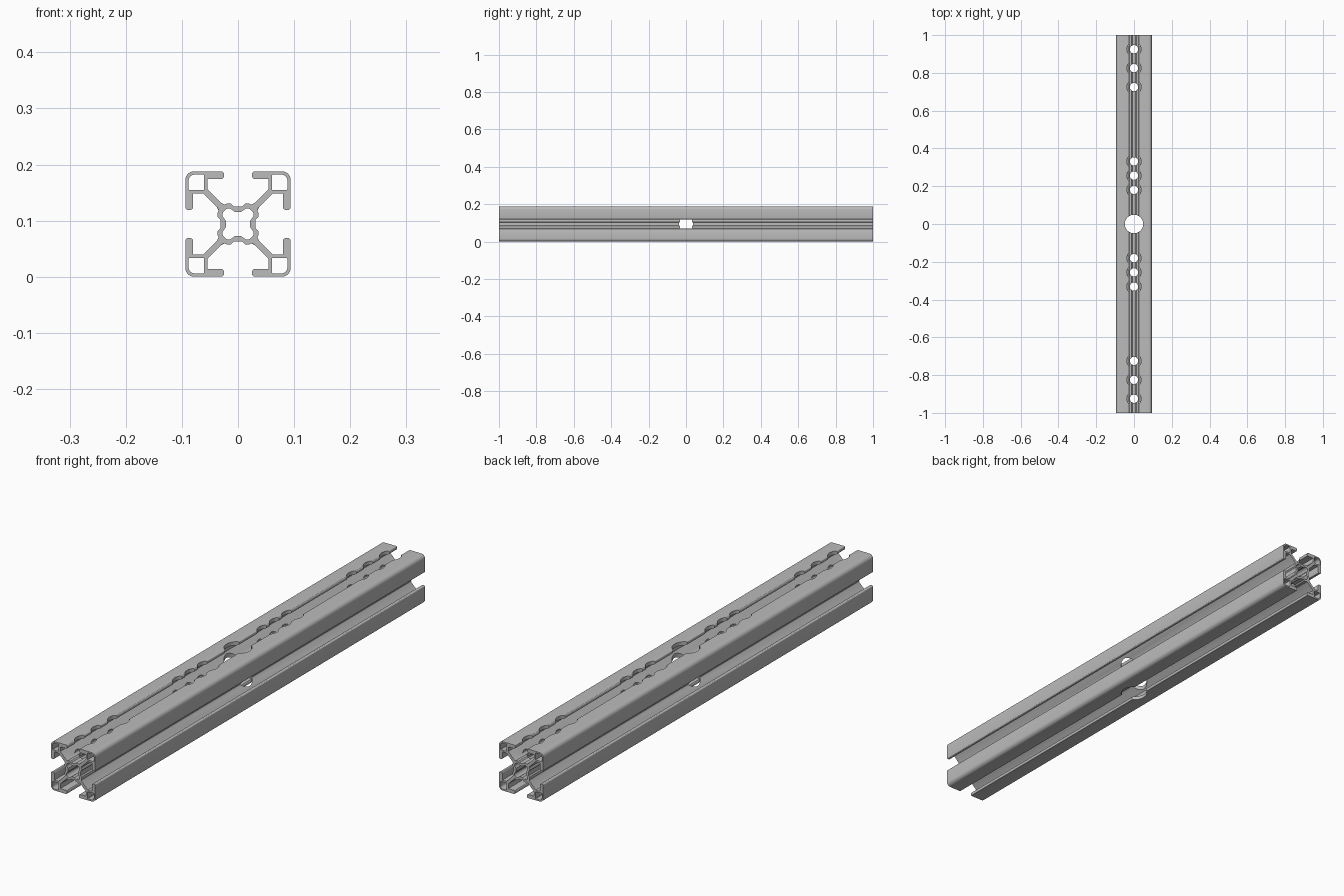
import bpy, bmesh, math
from mathutils import Matrix

cube = bpy.data.objects.get("Cube")
if cube:
    bpy.data.objects.remove(cube, do_unlink=True)

HALF = 0.094      # half the width of the square section
LENGTH = 2.0

metal = bpy.data.materials.new("aluminium grey")
metal.use_nodes = True
metal.diffuse_color = (0.5, 0.5, 0.5, 1)
metal.node_tree.nodes["Principled BSDF"].inputs["Base Color"].default_value = (0.5, 0.5, 0.5, 1)


def arc(cx, cy, r, start, end, steps=4):
    """Points of an arc, angles in degrees."""
    return [(cx + r * math.cos(math.radians(start + (end - start) * i / steps)),
             cy + r * math.sin(math.radians(start + (end - start) * i / steps)))
            for i in range(steps + 1)]


def mirrored(points):
    """Continue a clockwise half path across the diagonal."""
    other = [(y, x) for x, y in reversed(points)]
    return points + other


def four_turns(points):
    """Repeat one quadrant clockwise round the centre."""
    loop = []
    for turn in range(4):
        for x, y in points:
            for _ in range(turn):
                x, y = y, -x
            if not loop or math.dist(loop[-1], (x, y)) > 1e-5:
                loop.append((x, y))
    if math.dist(loop[0], loop[-1]) < 1e-5:
        loop.pop()
    return loop


# Outer outline: slot floor, diagonal web, corner box, lip, rounded corner
r = 0.016
outline = [(0.008, 0.0315), (0.012, 0.036), (0.018, 0.037), (0.024, 0.0345),
           (0.029, 0.037), (0.0545, 0.0625), (0.0545, 0.080)]
outline += arc(0.030, 0.085, 0.005, 270, 180, 3)
outline += arc(0.030, HALF - 0.005, 0.005, 180, 90, 3)
outline += arc(HALF - r, HALF - r, r, 90, 45)

# Lobed hollow in the core
core = [(0.006, 0.0215), (0.010, 0.025), (0.014, 0.0275), (0.019, 0.0275), (0.0225, 0.0255)]

# Hollow in one corner box
low, high, rr = 0.061, 0.088, 0.010
box = [(low, low)] + [(low, high - 0.001), (low + 0.001, high)]
box += arc(high - rr, high - rr, rr, 90, 0) + [(high, low + 0.001), (high - 0.001, low)]

loops = [four_turns(mirrored(outline)), four_turns(mirrored(core))]
loops += [[(sx * x, sy * y) for x, y in box] for sx in (1, -1) for sy in (1, -1)]

# Extrude the filled section along the length
section = bpy.data.curves.new("section", "CURVE")
section.dimensions = "2D"
section.fill_mode = "BOTH"
section.extrude = LENGTH / 2
for loop in loops:
    spline = section.splines.new("POLY")
    spline.points.add(len(loop) - 1)
    for point, (x, y) in zip(spline.points, loop):
        point.co = (x, y, 0, 1)
    spline.use_cyclic_u = True
helper = bpy.data.objects.new("section_helper", section)
bpy.context.collection.objects.link(helper)
bpy.context.view_layer.update()
mesh = bpy.data.meshes.new_from_object(helper.evaluated_get(bpy.context.evaluated_depsgraph_get()))
bpy.data.objects.remove(helper, do_unlink=True)

bm = bmesh.new()
bm.from_mesh(mesh)
bmesh.ops.remove_doubles(bm, verts=bm.verts, dist=1e-5)
bm.transform(Matrix.Translation((0, 0, HALF)) @ Matrix.Rotation(math.pi / 2, 4, "X"))
bmesh.ops.recalc_face_normals(bm, faces=bm.faces)
bm.to_mesh(mesh)
bm.free()
rail = bpy.data.objects.new("slotted_rail", mesh)
bpy.context.collection.objects.link(rail)
mesh.materials.clear()
mesh.materials.append(metal)


def drill(name, holes):
    """Cut vertical holes, each given as y, radius, bottom and top."""
    tool = bmesh.new()
    for y, radius, bottom, top in holes:
        bmesh.ops.create_cone(tool, cap_ends=True, segments=32, radius1=radius, radius2=radius,
                              depth=top - bottom,
                              matrix=Matrix.Translation((0, y, (top + bottom) / 2)))
    data = bpy.data.meshes.new(name)
    tool.to_mesh(data)
    tool.free()
    data.materials.append(metal)
    cutter = bpy.data.objects.new(name, data)
    bpy.context.collection.objects.link(cutter)
    cutter.hide_render = True
    cut = rail.modifiers.new(name, "BOOLEAN")
    cut.operation = "DIFFERENCE"
    cut.solver = "EXACT"
    cut.object = cutter
    bpy.context.view_layer.objects.active = rail
    bpy.ops.object.modifier_apply(modifier=cut.name)
    bpy.data.objects.remove(cutter, do_unlink=True)


# Small bolt holes in threes, with wider clearance through the upper lips
spots = [s * y for s in (1, -1) for y in (0.181, 0.256, 0.331, 0.725, 0.825, 0.925)]
drill("bolt_holes", [(y, 0.022, -0.05, 0.25) for y in spots])
drill("lip_clearance", [(y, 0.038, 0.135, 0.25) for y in spots])
drill("centre_hole", [(0, 0.049, -0.05, 0.25)])

# Smooth the curved walls, keep the edges crisp
bpy.ops.object.select_all(action="DESELECT")
rail.select_set(True)
bpy.context.view_layer.objects.active = rail
bpy.ops.object.shade_smooth_by_angle(angle=math.radians(30))
